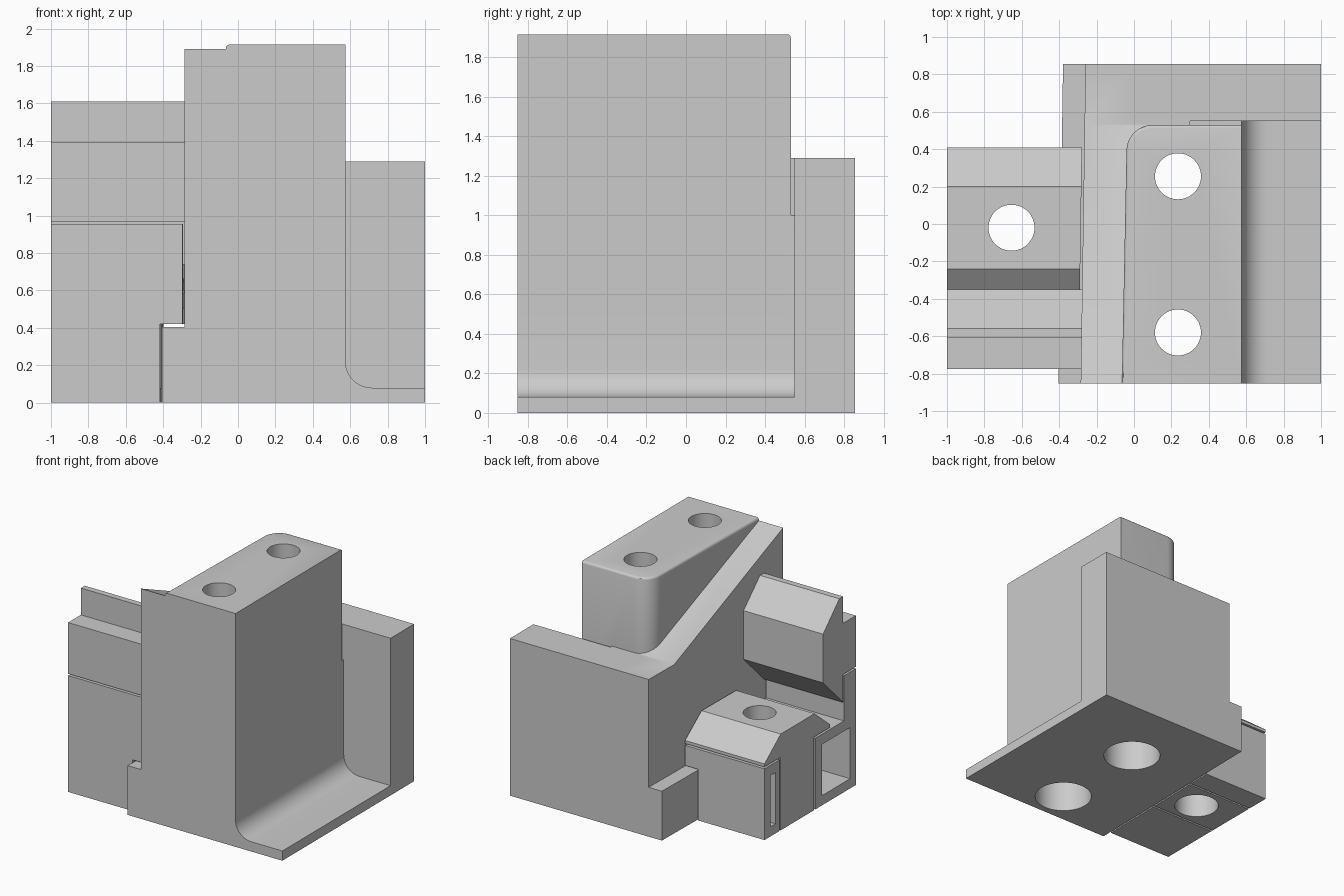
import bpy, bmesh, math
from mathutils import Vector

old = bpy.data.objects.get("Cube")
if old:
    bpy.data.objects.remove(old)

grey = bpy.data.materials.new("plain_grey")
grey.use_nodes = True
tone = (0.6, 0.6, 0.6, 1)
grey.diffuse_color = tone
grey.node_tree.nodes["Principled BSDF"].inputs["Base Color"].default_value = tone

FRONT, BACK, STEP = -0.853, 0.855, 0.53
TOWER_RIGHT, TOWER_TOP, WALL_TOP = 0.575, 1.915, 1.29


def wall_x(y):
    """Slightly slanted left side of the body."""
    return -0.285 + 0.015 * (y - FRONT)


def make(name, bm):
    bmesh.ops.recalc_face_normals(bm, faces=bm.faces)
    mesh = bpy.data.meshes.new(name)
    bm.to_mesh(mesh)
    bm.free()
    obj = bpy.data.objects.new(name, mesh)
    bpy.context.collection.objects.link(obj)
    mesh.materials.append(grey)
    return obj


def prism(start, end):
    """Solid between two matching loops of points."""
    bm = bmesh.new()
    a = [bm.verts.new(p) for p in start]
    b = [bm.verts.new(p) for p in end]
    bm.faces.new(a)
    bm.faces.new(b)
    for i in range(len(a)):
        j = (i + 1) % len(a)
        bm.faces.new((a[i], a[j], b[j], b[i]))
    return bm


def rail(name, profile, left=-1.0, gap=0.0):
    """Extrude a y-z profile along x up to the slanted wall."""
    return make(name, prism([(left, y, z) for y, z in profile],
                            [(wall_x(y) - gap, y, z) for y, z in profile]))


def box(name, x, y, z):
    pts = [(x[0], y[0]), (x[1], y[0]), (x[1], y[1]), (x[0], y[1])]
    return make(name, prism([(*p, z[0]) for p in pts], [(*p, z[1]) for p in pts]))


def foot(name, offset, z0, z1, y0, y1):
    """Slanted block beside the wall."""
    pts = [(wall_x(y0) - offset, y0), (0, y0), (0, y1), (wall_x(y1) - offset, y1)]
    return make(name, prism([(*p, z0) for p in pts], [(*p, z1) for p in pts]))


def arc(cx, cy, r, a0, a1, n=10):
    return [(cx + r * math.cos(math.radians(a0 + (a1 - a0) * i / n)),
             cy + r * math.sin(math.radians(a0 + (a1 - a0) * i / n))) for i in range(n + 1)]


def combine(target, tool, operation):
    mod = target.modifiers.new(operation.lower(), "BOOLEAN")
    mod.operation, mod.object, mod.solver = operation, tool, "EXACT"
    bpy.context.view_layer.objects.active = target
    bpy.ops.object.modifier_apply(modifier=mod.name)
    bpy.data.objects.remove(tool)


def drill(target, x, y, radius, z0, z1):
    ring = arc(x, y, radius, 0, 360, 48)[:-1]
    combine(target, make("drill", prism([(*p, z0) for p in ring], [(*p, z1) for p in ring])),
            "DIFFERENCE")


# Sloped body with the rear wall
body = make("body", prism(
    *[[(x(y), y, z) for y, z in [(FRONT, 0), (BACK, 0), (BACK, WALL_TOP),
                                (STEP, WALL_TOP), (FRONT, 1.89)]]
      for x in (wall_x, lambda y: 0.3)]))
combine(body, box("rear_wall", (0, 1), (0.55, BACK), (0, WALL_TOP)), "UNION")

# Base plate with a fillet rising into the tower
fillet = arc(TOWER_RIGHT + 0.14, 0.22, 0.14, 270, 180)
side = [(0, 0), (1, 0), (1, 0.08)] + fillet + [(TOWER_RIGHT, 1), (0, 1)]
combine(body, make("base_plate", prism([(x, FRONT, z) for x, z in side],
                                       [(x, 0.6, z) for x, z in side])), "UNION")

# Tower with a rounded rear corner and softened top edges
plan = [(-0.065, FRONT), (TOWER_RIGHT, FRONT), (TOWER_RIGHT, STEP)]
plan += arc(0.1, STEP - 0.14, 0.14, 90, 180)
bm = prism([(*p, 0.5) for p in plan], [(*p, TOWER_TOP) for p in plan])
soft = [e for e in bm.edges if all(v.co.z > TOWER_TOP - 0.01 for v in e.verts)
        and not all(v.co.x > 0.5 for v in e.verts)
        and not all(v.co.y < FRONT + 0.01 for v in e.verts)]
bmesh.ops.recalc_face_normals(bm, faces=bm.faces)
bmesh.ops.bevel(bm, geom=soft, offset=0.018, segments=3, affect="EDGES", profile=0.5)
combine(body, make("tower", bm), "UNION")
combine(body, foot("foot", 0.12, 0, 0.405, FRONT, BACK), "UNION")

# Upper jaw
jaw = [(-0.35, 1.0), (-0.35, 1.4), (-0.56, 1.61), (-0.61, 1.61), (-0.61, 1.39),
       (-0.775, 1.39), (-0.775, 0.97), (-0.61, 0.97), (-0.61, 0.74)]
combine(body, rail("upper_jaw", jaw, gap=-0.1), "UNION")

# Counterbored bolt holes
for y in (0.255, -0.58):
    drill(body, 0.235, y, 0.123, -0.1, 2.1)
    drill(body, 0.235, y, 0.22, -0.1, 1.2)

# Lower clamp: centre block with sloped head, rear spacer, front bracket
clamp = rail("clamp_block", [(0.2, 0), (0.2, 0.6), (0.41, 0.6), (0.41, 0.625), (0.2, 0.79),
                             (-0.24, 0.79), (-0.44, 0.625), (-0.44, 0.6),
                             (-0.235, 0.6), (-0.235, 0)], gap=0.012)
spacer = rail("rear_spacer", [(0.215, 0), (0.41, 0), (0.41, 0.585), (0.215, 0.585)], gap=0.012)
bracket = rail("front_bracket", [(-0.25, 0), (-0.25, 0.585), (-0.62, 0.585), (-0.62, 0.955),
                                 (-0.775, 0.955), (-0.775, 0)], gap=0.012)
for part in (clamp, spacer, bracket):
    combine(part, foot("foot_clearance", 0.132, -0.1, 0.42, -1, 1), "DIFFERENCE")
drill(clamp, -0.655, -0.02, 0.123, -0.1, 1)
drill(clamp, -0.655, -0.02, 0.17, -0.1, 0.4)
combine(spacer, box("slot", (-1.1, -0.2), (0.27, 0.33), (0.08, 0.5)), "DIFFERENCE")
combine(bracket, box("window", (-1.1, -0.2), (-0.7, -0.335), (0.08, 0.5)), "DIFFERENCE")

for obj in (body, clamp, spacer, bracket):
    bpy.ops.object.select_all(action="DESELECT")
    obj.select_set(True)
    bpy.context.view_layer.objects.active = obj
    bpy.ops.object.shade_smooth_by_angle(angle=math.radians(30))
